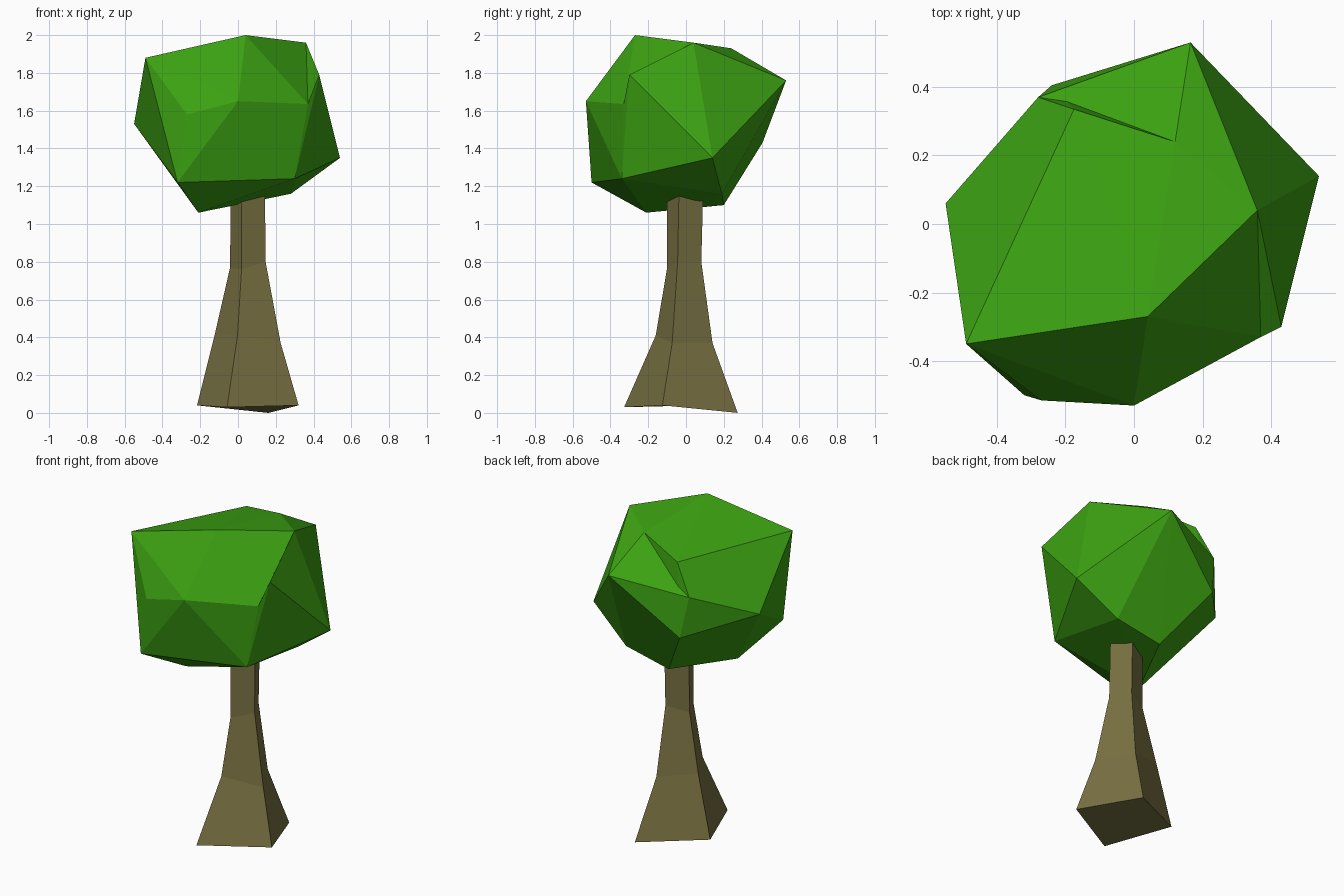
import bpy
import bmesh
from math import radians
from mathutils import Matrix, Vector

cube = bpy.data.objects.get("Cube")
if cube:
    bpy.data.objects.remove(cube, do_unlink=True)


def make_material(name, colour):
    material = bpy.data.materials.new(name)
    material.use_nodes = True
    material.diffuse_color = (*colour, 1)
    shader = material.node_tree.nodes["Principled BSDF"]
    shader.inputs["Base Color"].default_value = (*colour, 1)
    shader.inputs["Roughness"].default_value = 0.9
    return material


def finish(bm, name, material):
    bmesh.ops.recalc_face_normals(bm, faces=bm.faces[:])
    mesh = bpy.data.meshes.new(name)
    bm.to_mesh(mesh)
    bm.free()
    mesh.materials.append(material)
    obj = bpy.data.objects.new(name, mesh)
    bpy.context.collection.objects.link(obj)
    return obj


leaf_green = make_material("leaf green", (0.045, 0.36, 0.006))
bark_brown = make_material("bark brown", (0.19, 0.165, 0.055))

# Trunk: a flared four-sided column, lofted through turned square rings.
# Each ring: y centre, two half diagonals, height of each corner
rings = [
    (-0.027, 0.32, 0.286, (0.03, 0.04, 0.0, 0.04)),
    (-0.01, 0.16, 0.185, (0.41, 0.37, 0.37, 0.42)),
    (-0.01, 0.097, 0.1, (0.76, 0.8, 0.8, 0.77)),
    (-0.003, 0.102, 0.096, (1.25, 1.25, 1.25, 1.25)),
]
turn = Matrix.Rotation(radians(-20), 3, "Z")
bm = bmesh.new()
loops = []
for centre_y, front, side, heights in rings:
    corners = [(0, -front), (side, 0), (0, front), (-side, 0)]
    loop = []
    for (x, y), z in zip(corners, heights):
        spot = turn @ Vector((x, y, 0)) + Vector((0.052, centre_y, z))
        loop.append(bm.verts.new(spot))
    loops.append(loop)
for low, high in zip(loops, loops[1:]):
    for i in range(4):
        j = (i + 1) % 4
        bm.faces.new((low[i], low[j], high[j], high[i]))
bm.faces.new(loops[0][::-1])
bm.faces.new(loops[-1])
finish(bm, "trunk", bark_brown)

# Crown: one faceted hull, with two pointed spurs that stand out of it
summit = (0.04, -0.27, 2.0)
top_left = (0.36, 0.04, 1.96)
top_right = (-0.49, -0.35, 1.88)
top_back = (0.12, 0.24, 1.93)
back_ledge = (-0.175, 0.335, 1.86)
back_notch = (-0.28, 0.37, 1.68)
front_peak = (0.0, -0.53, 1.65)
front_left = (0.37, -0.33, 1.635)
front_right = (-0.27, -0.515, 1.58)
side_right = (-0.55, 0.06, 1.53)
low_front_right = (-0.32, -0.5, 1.22)
low_front_left = (0.3, -0.34, 1.24)
side_left = (0.54, 0.14, 1.35)
low_back = (-0.24, 0.405, 1.43)
base_front = (-0.21, -0.21, 1.06)
base_back = (-0.02, 0.2, 1.1)
base_left = (0.28, 0.19, 1.16)
spur_front = (0.43, -0.3, 1.79)
spur_back = (0.165, 0.53, 1.76)

core = [
    summit, top_left, top_right, top_back, back_ledge, back_notch,
    front_peak, front_left, front_right, side_right, low_front_right,
    low_front_left, side_left, low_back, base_front, base_back, base_left,
]
front_lump = [spur_front, top_left, front_left, low_front_left, side_left]
back_lump = [
    spur_back, top_back, back_notch, top_left, side_left, low_back,
    base_back, base_left,
]

bm = bmesh.new()
for points in (core, front_lump, back_lump):
    verts = [bm.verts.new(p) for p in points]
    result = bmesh.ops.convex_hull(bm, input=verts)
    spare = result["geom_interior"] + result["geom_unused"]
    loose = [v for v in set(spare) if isinstance(v, bmesh.types.BMVert)]
    bmesh.ops.delete(bm, geom=loose, context="VERTS")
finish(bm, "crown", leaf_green)
